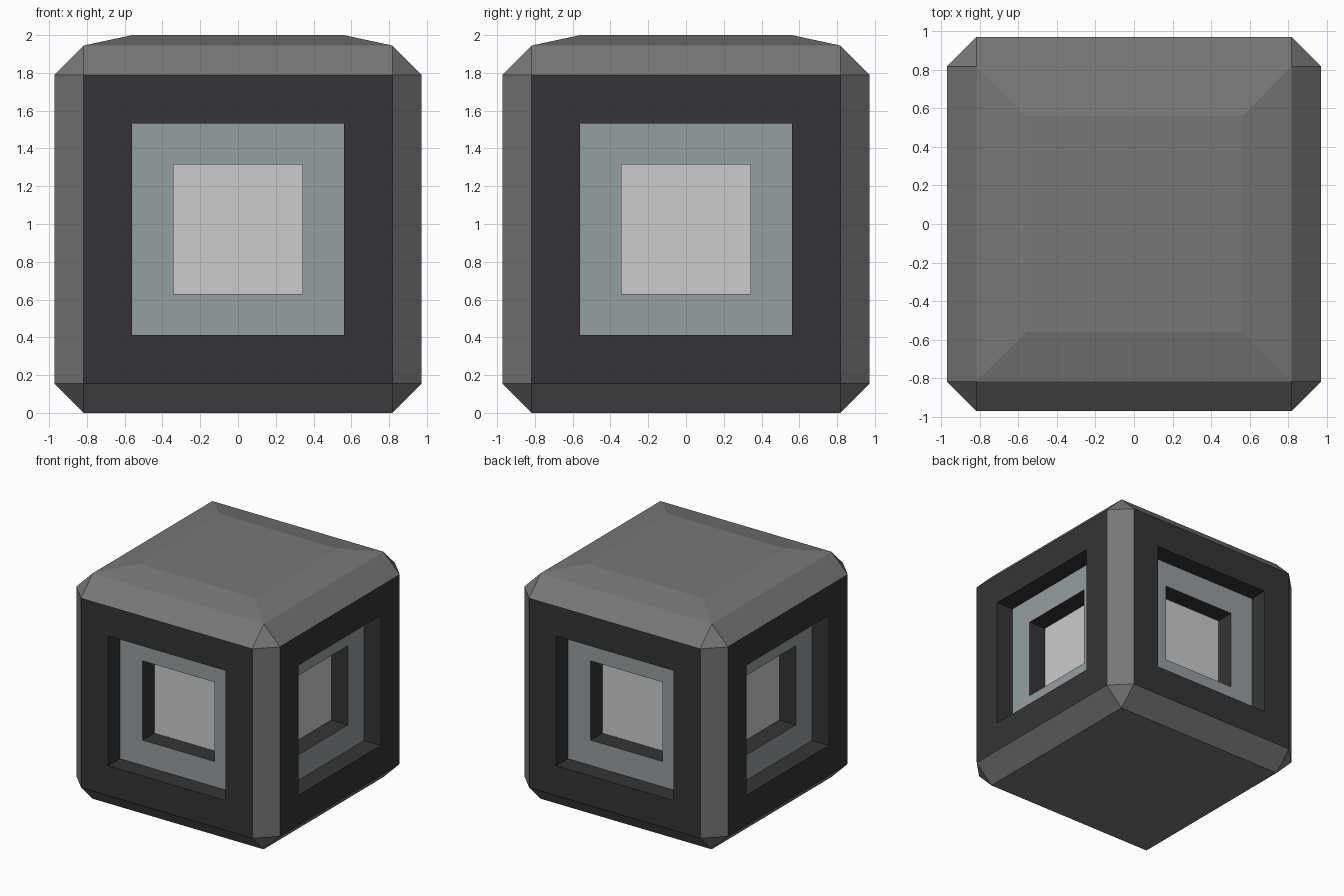
import bpy, bmesh
from mathutils import Matrix

if "Cube" in bpy.data.objects:
    bpy.data.objects.remove(bpy.data.objects["Cube"])

HALF, CHAMFER = 0.9725, 0.155
FRAME, LEDGE = 0.257, 0.218      # rim widths around the outer and inner recess
DEPTH = 0.16                     # depth of each recess step
SHELL, DARK, RIM, PANEL = range(4)


def material(name, rgb):
    m = bpy.data.materials.new(name)
    m.diffuse_color = (*rgb, 1)
    m.use_nodes = True
    m.node_tree.nodes["Principled BSDF"].inputs["Base Color"].default_value = m.diffuse_color
    return m


def recess(bm, face, rim, floor_mat):
    """Inset a face, then sink its middle straight in with dark walls."""
    bmesh.ops.inset_individual(bm, faces=[face], thickness=rim, depth=0,
                               use_even_offset=True)
    face.material_index = DARK
    normal = face.normal.copy()
    floor = bmesh.ops.extrude_discrete_faces(bm, faces=[face])["faces"][0]
    bmesh.ops.translate(bm, verts=floor.verts[:], vec=-normal * DEPTH)
    floor.material_index = floor_mat
    bm.normal_update()
    return floor


# chamfered cube body
bm = bmesh.new()
bmesh.ops.create_cube(bm, size=2 * HALF, matrix=Matrix.Translation((0, 0, HALF)))
bmesh.ops.bevel(bm, geom=bm.edges[:], offset=CHAMFER, offset_type='OFFSET',
                segments=1, profile=0.5, affect='EDGES')
bm.normal_update()
top = next(f for f in bm.faces if f.normal.z > 0.99)
sides = [f for f in bm.faces if max(abs(f.normal.x), abs(f.normal.y)) > 0.99]

# shallow raised lid
bmesh.ops.inset_individual(bm, faces=[top], thickness=FRAME,
                           depth=2 - 2 * HALF, use_even_offset=True)

# stepped square recess on all four sides
for side in sides:
    side.material_index = DARK
    step = recess(bm, side, FRAME, RIM)
    recess(bm, step, LEDGE, PANEL)

mesh = bpy.data.meshes.new("cube_body")
bm.to_mesh(mesh)
bm.free()
for m in (material("shell_grey", (0.185, 0.185, 0.185)),
          material("dark_frame", (0.036, 0.036, 0.038)),
          material("rim_blue_grey", (0.31, 0.34, 0.35)),
          material("light_panel", (0.8, 0.8, 0.8))):
    mesh.materials.append(m)
body = bpy.data.objects.new("cube_body", mesh)
bpy.context.collection.objects.link(body)
